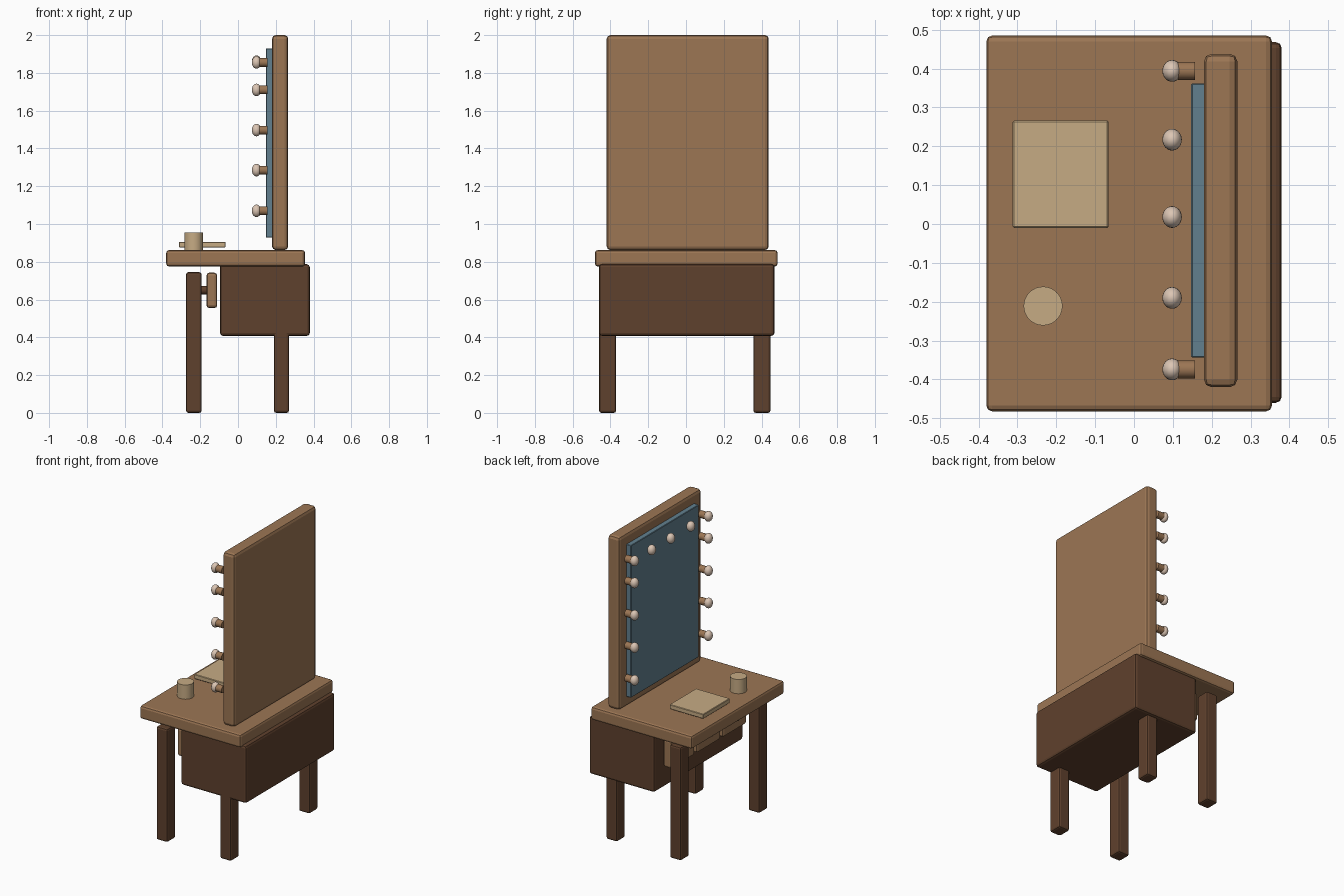
import bpy
from math import radians

cube = bpy.data.objects.get("Cube")
if cube:
    bpy.data.objects.remove(cube, do_unlink=True)


def lin(v):
    return v / 12.92 if v <= 0.04045 else ((v + 0.055) / 1.055) ** 2.4


def material(name, hex_code):
    rgb = [lin(int(hex_code[i:i + 2], 16) / 255) for i in (0, 2, 4)]
    m = bpy.data.materials.new(name)
    m.use_nodes = True
    m.diffuse_color = (*rgb, 1)
    m.node_tree.nodes["Principled BSDF"].inputs["Base Color"].default_value = (*rgb, 1)
    return m


LIGHT_WOOD = material("light wood", "9C7654")
DARK_WOOD = material("dark wood", "5F412D")
GLASS = material("mirror blue", "62808F")
CREAM = material("cream", "C6AB84")
BULB = material("bulb white", "DCC6B4")


def finish(name, mat, bevel=0, segments=2):
    ob = bpy.context.object
    ob.name = name
    ob.data.materials.append(mat)
    bpy.ops.object.transform_apply(location=False, rotation=True, scale=True)
    if bevel:
        mod = ob.modifiers.new("soft edges", "BEVEL")
        mod.width = bevel
        mod.segments = segments
    return ob


def box(name, x, y, z, mat, bevel=0, segments=2):
    """Box spanning the given (low, high) ranges."""
    bpy.ops.mesh.primitive_cube_add(size=1, location=[sum(r) / 2 for r in (x, y, z)])
    bpy.context.object.scale = [r[1] - r[0] for r in (x, y, z)]
    return finish(name, mat, bevel, segments)


def cylinder(name, center, radius, depth, mat, along_x=False):
    bpy.ops.mesh.primitive_cylinder_add(
        vertices=32, radius=radius, depth=depth, location=center,
        rotation=(0, radians(90) if along_x else 0, 0))
    ob = finish(name, mat)
    bpy.ops.object.shade_smooth_by_angle(angle=radians(40))
    return ob


def bulb(name, y, z):
    bpy.ops.mesh.primitive_uv_sphere_add(segments=24, ring_count=12, radius=1, location=(0.098, y, z))
    bpy.context.object.scale = (0.025, 0.028, 0.033)
    finish(name, BULB)
    bpy.ops.object.shade_smooth()


# Table top, cabinet and legs
box("table_top", (-0.38, 0.355), (-0.482, 0.485), (0.775, 0.862), LIGHT_WOOD, 0.015)
box("cabinet", (-0.095, 0.38), (-0.46, 0.468), (0.408, 0.787), DARK_WOOD, 0.015)
for end, x in (("front", (-0.275, -0.193)), ("back", (0.19, 0.27))):
    for side, y in (("right", (-0.46, -0.37)), ("left", (0.357, 0.447))):
        box(f"{end}_leg_{side}", x, y, (0, 0.745), DARK_WOOD, 0.012)

# Drawer fronts with knobs
for i, y in enumerate((-0.27, 0, 0.27), 1):
    box(f"drawer_{i}", (-0.167, -0.11), (y - 0.125, y + 0.125), (0.555, 0.742), LIGHT_WOOD, 0.015)
    cylinder(f"drawer_knob_{i}", (-0.178, y, 0.65), 0.022, 0.03, DARK_WOOD, True)

# Mirror and its backing board
box("mirror_board", (0.18, 0.266), (-0.42, 0.438), (0.862, 2.0), LIGHT_WOOD, 0.02)
box("mirror_glass", (0.147, 0.185), (-0.344, 0.362), (0.928, 1.93), GLASS, 0.003, 1)

# Bulbs with sockets down both sides, and bare bulbs along the top
for side, y in (("right", -0.374), ("left", 0.394)):
    for i, z in enumerate((1.07, 1.285, 1.497, 1.71, 1.855), 1):
        bulb(f"bulb_{side}_{i}", y, z)
        cylinder(f"socket_{side}_{i}", (0.135, y, z), 0.023, 0.044, LIGHT_WOOD, True)
for i, y in enumerate((-0.19, 0.018, 0.217), 1):
    bulb(f"bulb_top_{i}", y, 1.86)

# Things on the table
box("book", (-0.312, -0.066), (-0.01, 0.266), (0.876, 0.906), CREAM, 0.003, 1)
cylinder("cup", (-0.234, -0.211, 0.909), 0.05, 0.094, CREAM)
